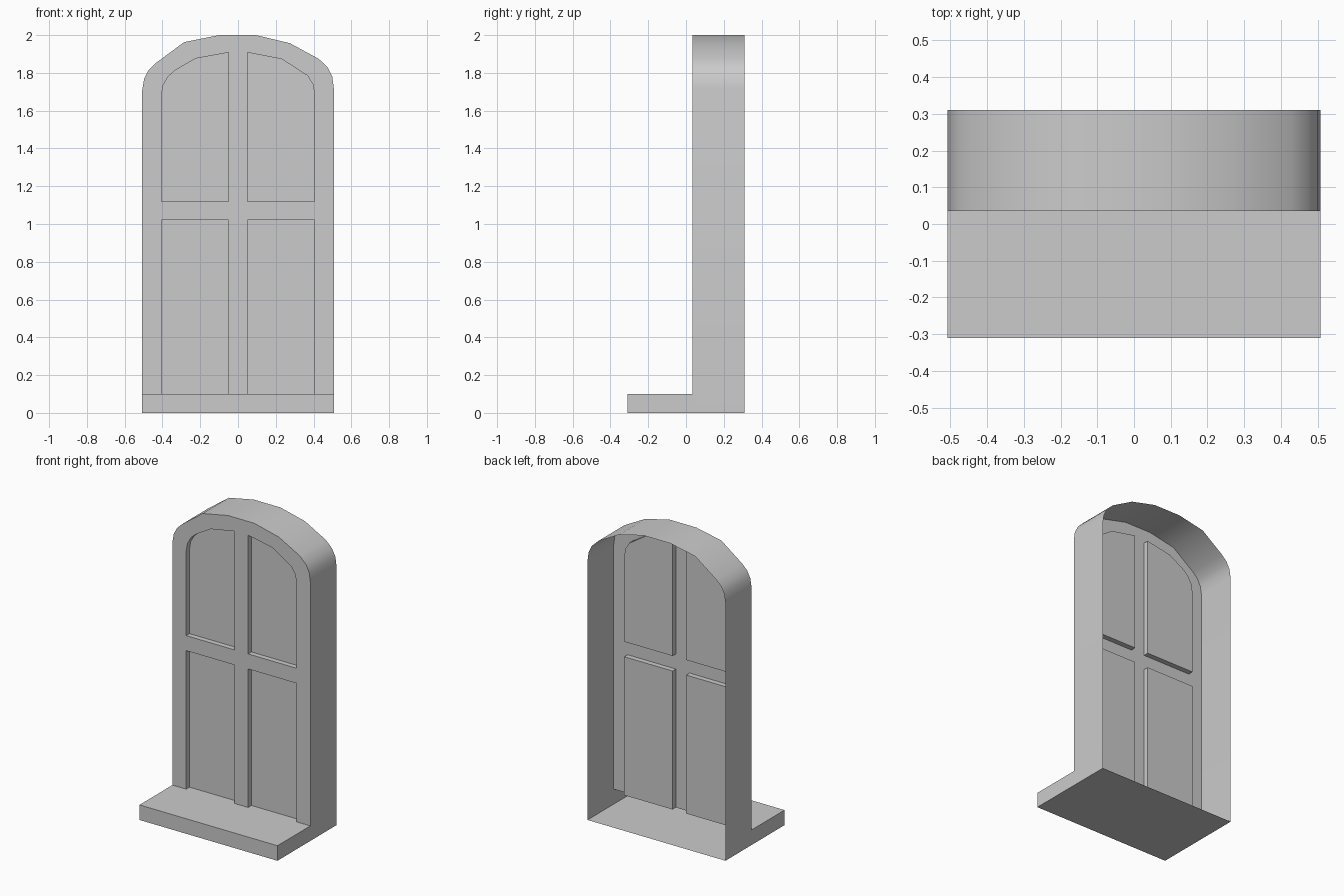
import bpy, bmesh

if "Cube" in bpy.data.objects:
    bpy.data.objects.remove(bpy.data.objects["Cube"])

W, SILL = 0.507, 0.1                          # half width, sill height
Y_OUT, Y_FRONT, Y_PANE, Y_BACK = -0.31, 0.035, 0.07, 0.31

# Arch outlines (x, z), running counter-clockwise as seen from the front
ARCH = [(W, 1.72), (0.499, 1.78), (0.474, 1.83), (0.428, 1.874), (0.275, 1.957),
        (0.095, 2.0), (-0.1, 2.0), (-0.285, 1.963), (-0.438, 1.85),
        (-0.474, 1.815), (-0.497, 1.77), (-W, 1.71)]
PANE_R = [(0.05, 1.12), (0.405, 1.12), (0.405, 1.69), (0.396, 1.74),
          (0.368, 1.785), (0.232, 1.873), (0.05, 1.908)]
PANE_L = [(-0.405, 1.12), (-0.05, 1.12), (-0.05, 1.908), (-0.225, 1.876),
          (-0.335, 1.812), (-0.37, 1.78), (-0.396, 1.735), (-0.405, 1.685)]


def low_pane(x0, x1):
    return [(x0, SILL), (x1, SILL), (x1, 1.02), (x0, 1.02)]


def finish(name, bm, smooth=False):
    me = bpy.data.meshes.new(name)
    bm.to_mesh(me)
    bm.free()
    ob = bpy.data.objects.new(name, me)
    bpy.context.collection.objects.link(ob)
    if smooth:
        bpy.ops.object.select_all(action='DESELECT')
        ob.select_set(True)
        bpy.context.view_layer.objects.active = ob
        bpy.ops.object.shade_smooth_by_angle(angle=0.6)
    return ob


def ring(bm, pts, y):
    return [bm.verts.new((x, y, z)) for x, z in pts]


def strip(bm, a, b, closed):
    n = len(a)
    for i in range(n if closed else n - 1):
        j = (i + 1) % n
        bm.faces.new((a[i], b[i], b[j], a[j]))


# Outer shell: side walls and arched top, open at the back
bm = bmesh.new()
outline = [(W, 0)] + ARCH + [(-W, 0)]
strip(bm, ring(bm, outline, Y_FRONT), ring(bm, outline, Y_BACK), False)
finish("arched_shell", bm, True)

# Front frame sheet: notched for the lower panes, holes for the upper ones
bm = bmesh.new()
notched = [(W, SILL)] + ARCH + [(-W, SILL)]
for x0, x1 in ((-0.405, -0.05), (0.05, 0.405)):
    notched += [(x0, SILL), (x0, 1.02), (x1, 1.02), (x1, SILL)]
for loop in (notched, PANE_L, PANE_R):
    vs = ring(bm, loop, Y_FRONT)
    for i, v in enumerate(vs):
        bm.edges.new((v, vs[(i + 1) % len(vs)]))
bmesh.ops.triangle_fill(bm, edges=bm.edges[:], use_beauty=True, normal=(0, -1, 0))
bm.normal_update()
bmesh.ops.reverse_faces(bm, faces=[f for f in bm.faces if f.normal.y > 0])
finish("window_frame", bm)

# Recessed panes with their reveals
panes = {"upper_pane_left": PANE_L, "upper_pane_right": PANE_R,
         "lower_pane_left": low_pane(-0.405, -0.05),
         "lower_pane_right": low_pane(0.05, 0.405)}
for name, pts in panes.items():
    bm = bmesh.new()
    back = ring(bm, pts, Y_PANE)
    strip(bm, back, ring(bm, pts, Y_FRONT), True)
    bm.faces.new(back)
    finish(name, bm, True)

# Hollow sill: top, front and ends, open towards the back
bm = bmesh.new()
sect = [(-W, 0), (W, 0), (W, SILL), (-W, SILL)]
f, b = ring(bm, sect, Y_OUT), ring(bm, sect, Y_FRONT)
bm.faces.new(f)
for i in (1, 2, 3):
    j = (i + 1) % 4
    bm.faces.new((f[i], b[i], b[j], f[j]))
# Floor sheet under the whole window
r = ring(bm, sect[:2], Y_BACK)
bm.faces.new((f[0], b[0], b[1], f[1]))
bm.faces.new((b[0], r[0], r[1], b[1]))
finish("sill", bm)
